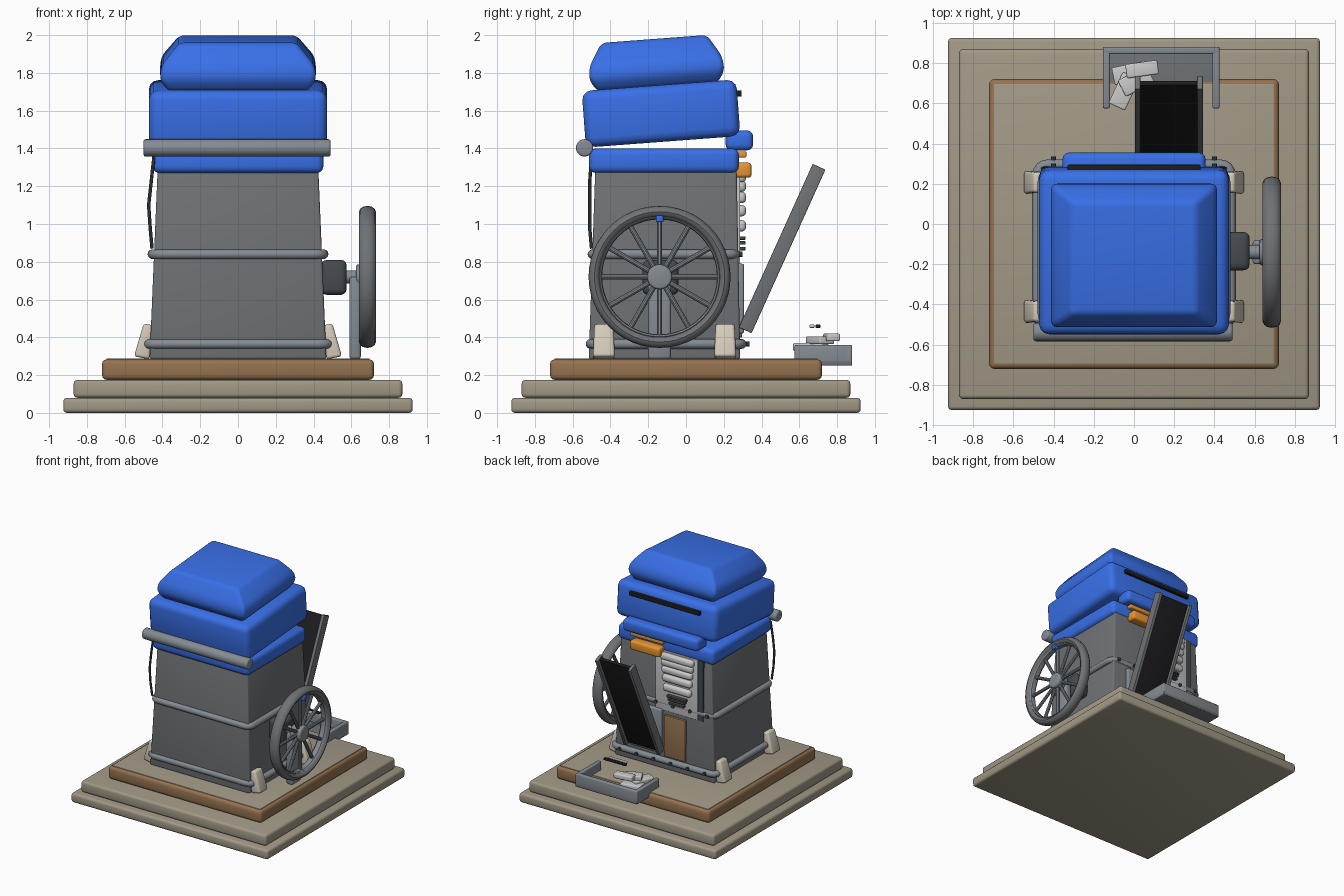
import bpy, bmesh, math
from mathutils import Matrix, Vector

if "Cube" in bpy.data.objects:
    bpy.data.objects.remove(bpy.data.objects["Cube"])


def mat(name, r, g, b):
    m = bpy.data.materials.new(name)
    m.diffuse_color = (r, g, b, 1)
    m.use_nodes = True
    m.node_tree.nodes["Principled BSDF"].inputs["Base Color"].default_value = m.diffuse_color
    return m


BLUE = mat("blue", 0.04, 0.16, 0.80)
STONE = mat("stone", 0.36, 0.32, 0.24)
WOOD = mat("wood", 0.30, 0.17, 0.08)
IVORY = mat("ivory", 0.66, 0.60, 0.49)
DARK = mat("dark", 0.012, 0.012, 0.014)
SLATE = mat("slate", 0.06, 0.07, 0.08)
BODY = mat("body_grey", 0.16, 0.17, 0.18)
METAL = mat("metal", 0.23, 0.26, 0.29)
LIGHT = mat("light_grey", 0.55, 0.57, 0.58)
ORANGE = mat("orange", 0.80, 0.30, 0.03)


def finish(name, bm, m):
    bmesh.ops.recalc_face_normals(bm, faces=bm.faces)
    me = bpy.data.meshes.new(name)
    bm.to_mesh(me)
    bm.free()
    ob = bpy.data.objects.new(name, me)
    bpy.context.collection.objects.link(ob)
    if m:
        me.materials.append(m)
    return ob


def loft(name, sections, m=None, bevel=0.0, segs=3, rot=None, loc=(0, 0, 0)):
    """Rectangular sections (z, x0, x1, y0, y1) joined into a solid with rounded edges."""
    bm = bmesh.new()
    rings = [[bm.verts.new(p) for p in ((a, c, z), (b, c, z), (b, d, z), (a, d, z))]
             for z, a, b, c, d in sections]
    for r, s in zip(rings, rings[1:]):
        for i in range(4):
            j = (i + 1) % 4
            bm.faces.new((r[i], r[j], s[j], s[i]))
    bm.faces.new(rings[0][::-1])
    bm.faces.new(rings[-1])
    bmesh.ops.recalc_face_normals(bm, faces=bm.faces)
    if bevel:
        bmesh.ops.bevel(bm, geom=bm.edges[:], offset=bevel, segments=segs,
                        profile=0.5, affect='EDGES', clamp_overlap=True)
    M = Matrix.Translation(loc)
    if rot:
        M = M @ Matrix.Rotation(math.radians(rot[1]), 4, rot[0])
    bm.transform(M)
    return finish(name, bm, m)


def box(name, x, y, z, m=None, bevel=0.0, rot=None, segs=3):
    c = ((x[0] + x[1]) / 2, (y[0] + y[1]) / 2, (z[0] + z[1]) / 2)
    h = ((x[1] - x[0]) / 2, (y[1] - y[0]) / 2, (z[1] - z[0]) / 2)
    return loft(name, [(s * h[2], -h[0], h[0], -h[1], h[1]) for s in (-1, 1)], m, bevel, segs, rot, c)


def rod(name, p, q, r, m=None, bevel=0.0, n=20):
    p, q = Vector(p), Vector(q)
    bm = bmesh.new()
    bmesh.ops.create_cone(bm, cap_ends=True, segments=n, radius1=r, radius2=r, depth=(q - p).length)
    if bevel:
        caps = [e for e in bm.edges if abs(e.verts[0].co.z - e.verts[1].co.z) < 1e-5]
        bmesh.ops.bevel(bm, geom=caps, offset=bevel, segments=3, profile=0.5, affect='EDGES')
    bm.transform(Matrix.Translation((p + q) / 2) @ (q - p).to_track_quat('Z', 'Y').to_matrix().to_4x4())
    return finish(name, bm, m)


def ring(name, x, y0, y1, z, r, m):
    """Tube bent round the body with small rounded corners."""
    pts, c = [], 0.05
    for cx, cy, a0 in ((x - c, y1 - c, 0), (c - x, y1 - c, 90), (c - x, y0 + c, 180), (x - c, y0 + c, 270)):
        for k in range(5):
            a = math.radians(a0 + k * 22.5)
            pts.append(Vector((cx + c * math.cos(a), cy + c * math.sin(a), z)))
    bm, rows = bmesh.new(), []
    for i, p in enumerate(pts):
        t = (pts[(i + 1) % len(pts)] - pts[i - 1]).normalized()
        out = Vector((t.y, -t.x, 0))
        rows.append([bm.verts.new(p + out * r * math.cos(k * math.pi / 6)
                                  + Vector((0, 0, r * math.sin(k * math.pi / 6)))) for k in range(12)])
    for i in range(len(rows)):
        a, b = rows[i - 1], rows[i]
        for k in range(12):
            bm.faces.new((a[k - 1], a[k], b[k], b[k - 1]))
    return finish(name, bm, m)


def wheel_rim(name, cx, cy, cz, prof, m):
    """Closed (radius, x) profile turned round the x axis."""
    bm, n = bmesh.new(), 48
    rows = [[bm.verts.new((cx + x, cy + r * math.cos(a), cz + r * math.sin(a))) for r, x in prof]
            for a in (2 * math.pi * i / n for i in range(n))]
    for i in range(n):
        for k in range(len(prof)):
            bm.faces.new((rows[i - 1][k - 1], rows[i - 1][k], rows[i][k], rows[i][k - 1]))
    return finish(name, bm, m)


# Stepped plinth
box("plinth_lower", (-.925, .925), (-.925, .925), (0, .08), STONE, .02)
box("plinth_upper", (-.87, .87), (-.87, .87), (.08, .175), STONE, .02)
box("wood_platform", (-.72, .72), (-.72, .72), (.175, .283), WOOD, .025)
box("platform_top", (-.697, .697), (-.697, .697), (.27, .288), STONE, .004)

# Tapered body with two hoops
loft("body", [(.285, -.468, .468, -.515, .287), (1.30, -.425, .425, -.48, .268)], BODY, .012)
ring("hoop_lower", .48, -.505, .295, .365, .026, METAL)
ring("hoop_middle", .453, -.495, .262, .84, .026, METAL)
for i in range(6):
    x = -.4 + i * .16
    rod("lower_stud", (x, .28, .365), (x, .335, .365), .014, SLATE, n=10)
    rod("middle_stud", (x, .25, .84), (x, .30, .84), .014, SLATE, n=10)

# Splayed corner feet
for s in (-1, 1):
    for y in (-.435, .207):
        loft("foot", [(-.09, -.042, .042, -.058, .058), (.09, -.025, .025, -.05, .05)], IVORY, .015,
             rot=('Y', -s * 11), loc=(s * .492, y, .38))

# Blue stacked head: collar, tilted box, tilted cap
box("collar", (-.452, .452), (-.513, .28), (1.27, 1.40), BLUE, .035)
box("head_box", (-.472, .472), (-.41, .41), (1.435, 1.735), BLUE, .05, ('X', 4.3)).location = (0, -.132, 0)
loft("head_cap", [(-.14, -.37, .37, -.32, .32), (-.075, -.415, .415, -.36, .36), (.0, -.405, .405, -.35, .35),
                  (.115, -.31, .31, -.28, .28)],
     BLUE, .025, rot=('X', 4.3), loc=(0, -.16, 1.865))
box("head_slot", (-.33, .33), (.26, .295), (1.675, 1.708), DARK, .005)
box("rear_lip", (-.355, .355), (.21, .355), (1.39, 1.495), BLUE, .03)
rod("front_roller", (-.5, -.537, 1.403), (.49, -.537, 1.403), .046, METAL, .012)

# Side cable hanging from the roller
path = [(-.445, -.50, 1.36), (-.46, -.51, 1.22), (-.473, -.51, 1.1), (-.465, -.51, .98), (-.455, -.5, .87)]
for a, b in zip(path, path[1:]):
    rod("cable", a, b, .009, SLATE, n=8)

# Rear panel with shrinking coil ribs, orange latches and door
box("rear_panel", (-.31, .09), (.24, .287), (.78, 1.29), LIGHT, .005)
box("rear_panel_edge", (-.36, -.31), (.24, .284), (.78, 1.29), SLATE)
for i, z in enumerate((1.25, 1.20, 1.14, 1.07, .99)):
    w = .155 - i * .006
    box("coil_rib", (-.125 - w, -.125 + w), (.25, .318), (z - .03, z + .03), LIGHT, .022)
for i, z in enumerate((.925, .90, .87)):
    w = .09 - i * .01
    box("small_rib", (-.125 - w, -.125 + w), (.25, .315), (z - .009, z + .009), SLATE, .004)
box("orange_latch", (.01, .29), (.26, .347), (1.245, 1.325), ORANGE, .018)
box("orange_strip", (.0, .30), (.26, .32), (1.352, 1.385), ORANGE, .008)
box("rear_door", (-.2, 0), (.26, .297), (.40, .75), WOOD, .004)
box("hatch_frame", (.02, .32), (.26, .308), (.42, .79), METAL, .012)

# Leaning ramp with raised side rails
LEAN = ('X', -24.3)
box("ramp_panel", (.015, .33), (.497, .523), (.41, 1.34), DARK, .003, LEAN)
for x in (.018, .328):
    box("ramp_rail", (x - .014, x + .014), (.472, .546), (.395, 1.345), BODY, .004, LEAN)

# Open tray with crumpled slips
box("tray_floor", (-.155, .425), (.58, .88), (.25, .28), BODY, .006)
box("tray_back", (-.155, .425), (.845, .88), (.25, .36), METAL, .008)
for x in (-.155, .39):
    box("tray_side", (x, x + .035), (.575, .88), (.25, .36), METAL, .008)
for x, y, z, a, w, d in ((-.02, .75, .33, 12, .17, .09), (-.05, .66, .35, 65, .17, .09),
                         (.01, .71, .385, 28, .16, .09), (.04, .77, .40, 8, .16, .07)):
    loft("paper_slip", [(-.02, -w / 2, w / 2, -d / 2, d / 2), (.02, -w / 2, w / 2, -d / 2, d / 2)],
         LIGHT, .008, rot=('Z', a), loc=(x, y, z))
box("small_dark_bar", (.07, .28), (.685, .712), (.45, .468), DARK, .006)
box("small_pale_bar", (.09, .26), (.653, .68), (.45, .468), LIGHT, .006)

# Spoked side wheel with hub, stand and gearbox
WX, WY, WZ = .685, -.14, .72
rim = [(.345 + .031 * math.cos(k * math.pi / 6), .045 * math.sin(k * math.pi / 6)) for k in range(12)]
wheel_rim("wheel_rim", WX, WY, WZ, rim, BODY)
lip = [(.316 + .012 * math.cos(k * math.pi / 4), .028 * math.sin(k * math.pi / 4)) for k in range(8)]
wheel_rim("wheel_inner_rim", WX, WY, WZ, lip, METAL)
for i in range(12):
    a = math.radians(i * 30)
    rod("spoke", (WX, WY, WZ), (WX, WY + .325 * math.cos(a), WZ + .325 * math.sin(a)), .014, METAL, n=10)
rod("wheel_hub", (WX - .06, WY, WZ), (WX + .04, WY, WZ), .066, METAL, .012, 24)
rod("axle", (.44, WY, WZ), (WX, WY, WZ), .035, METAL)
box("wheel_marker", (WX, WX + .045), (WY - .02, WY + .02), (1.01, 1.045), BLUE, .006)
box("wheel_stand", (.59, .65), (-.2, -.08), (.285, .72), METAL, .015)
box("gearbox", (.44, .575), (-.23, -.04), (.625, .81), SLATE, .03)

# Smooth shading with sharp edges kept
bpy.ops.object.select_all(action='SELECT')
bpy.context.view_layer.objects.active = bpy.context.selectable_objects[0]
bpy.ops.object.shade_smooth_by_angle(angle=math.radians(35))
